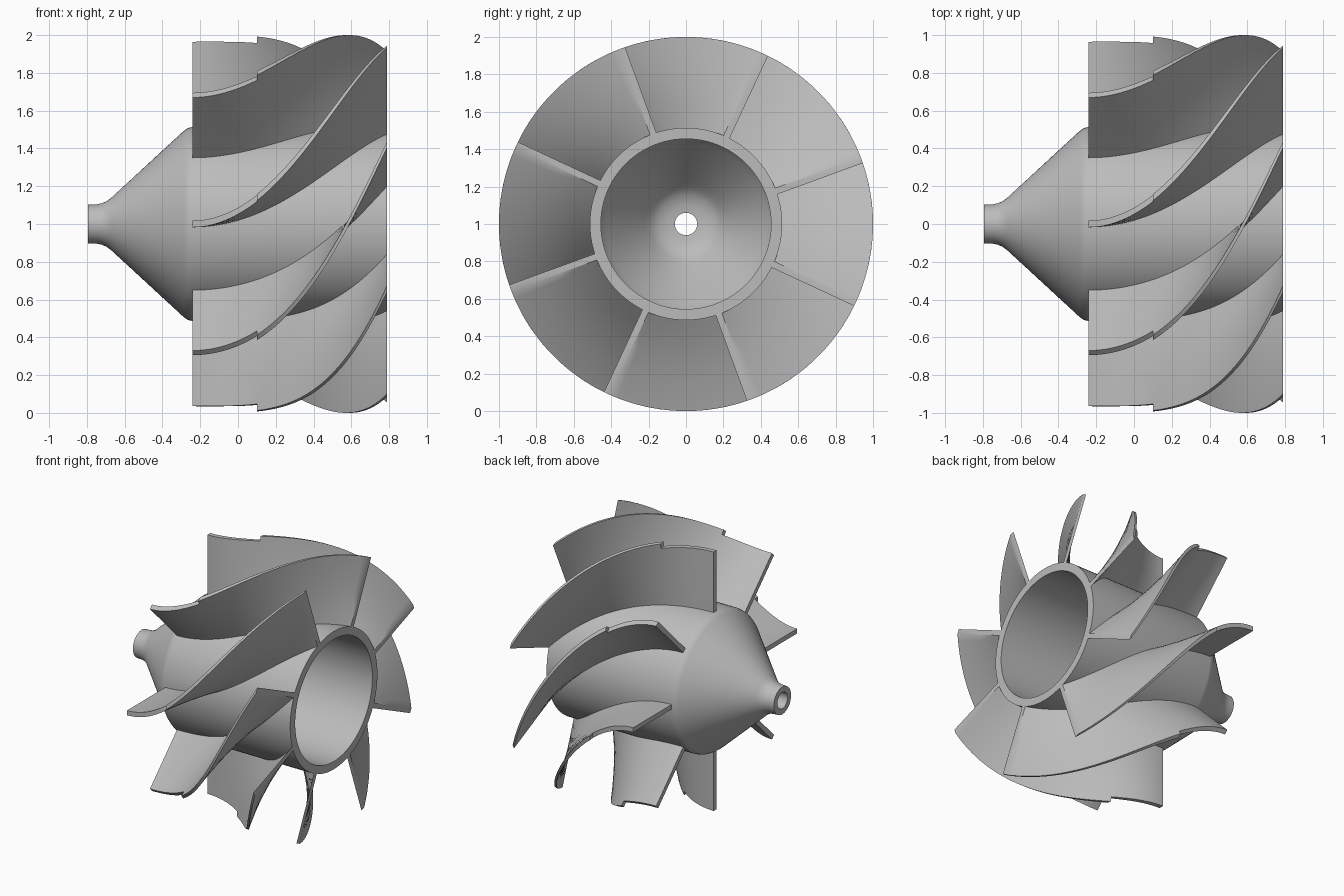
import bpy, bmesh, math

cube = bpy.data.objects.get("Cube")
if cube:
    bpy.data.objects.remove(cube)

grey = bpy.data.materials.new("cast grey")
grey.use_nodes = True
grey.diffuse_color = (0.5, 0.5, 0.5, 1)
grey.node_tree.nodes["Principled BSDF"].inputs["Base Color"].default_value = (0.5, 0.5, 0.5, 1)

FRONT, REAR, STEP = -0.24, 0.79, 0.1
BLADES = 8


def around(x, r, angle):
    """Point at radius r and angle around the shaft, which runs along x."""
    return (x, r * math.cos(angle), 1 + r * math.sin(angle))


def finish(name, bm):
    bmesh.ops.recalc_face_normals(bm, faces=bm.faces)
    mesh = bpy.data.meshes.new(name)
    bm.to_mesh(mesh)
    bm.free()
    mesh.materials.append(grey)
    obj = bpy.data.objects.new(name, mesh)
    bpy.context.collection.objects.link(obj)
    bpy.ops.object.select_all(action='DESELECT')
    obj.select_set(True)
    bpy.context.view_layer.objects.active = obj
    bpy.ops.object.shade_smooth_by_angle(angle=math.radians(30))
    return obj


def lathe(name, profile, sides=96):
    """Closed profile of (x, radius) turned about the shaft."""
    bm = bmesh.new()
    rings = [[bm.verts.new(around(x, r, math.tau * i / sides)) for x, r in profile]
             for i in range(sides)]
    n = len(profile)
    for i in range(sides):
        a, b = rings[i], rings[(i + 1) % sides]
        for j in range(n):
            k = (j + 1) % n
            bm.faces.new((a[j], a[k], b[k], b[j]))
    return finish(name, bm)


def twist(x):
    t = max(0, (x - FRONT) / (REAR - FRONT))
    return math.radians(70) * t ** 1.95


def blade(name, start, steps=36, half=0.0175):
    """Swept vane whose rim steps outward part way along."""
    xs = [FRONT + (STEP - FRONT) * i / 12 for i in range(13)]
    sections = [(x, 0.965) for x in xs]
    sections += [(STEP + (REAR - STEP) * i / steps, 1.0) for i in range(steps + 1)]
    bm = bmesh.new()
    loops = []
    for x, tip in sections:
        angle = start - twist(x)
        loop = []
        for side in (-1, 1):
            radii = [0.49, 0.6, 0.72, 0.84, 0.965, tip]
            if side > 0:
                radii.reverse()
            for r in radii:
                loop.append(bm.verts.new(around(x, r, angle + side * half / r)))
        loops.append(loop)
    n = len(loops[0])
    for a, b in zip(loops, loops[1:]):
        for j in range(n):
            k = (j + 1) % n
            bm.faces.new((a[j], a[k], b[k], b[j]))
    bm.faces.new(loops[0])
    bm.faces.new(loops[-1])
    # merge the duplicate rim points and the doubled section at the step
    bmesh.ops.remove_doubles(bm, verts=bm.verts, dist=0.0001)
    bmesh.ops.dissolve_degenerate(bm, edges=bm.edges, dist=0.0001)
    return finish(name, bm)


# Hollow hub with conical nose and shaft bore
lathe("hub", [
    (-0.795, 0.06), (-0.795, 0.102), (-0.75, 0.104), (-0.72, 0.11), (-0.695, 0.121),
    (-0.67, 0.14), (-0.285, 0.495), (-0.265, 0.508), (FRONT, 0.514), (REAR, 0.514),
    (REAR, 0.455), (-0.22, 0.455), (-0.26, 0.43), (-0.49, 0.22), (-0.53, 0.19),
    (-0.56, 0.15), (-0.575, 0.1), (-0.58, 0.06)])

# Ring of swept vanes
for i in range(BLADES):
    blade(f"blade_{i + 1}", math.tau * i / BLADES)
